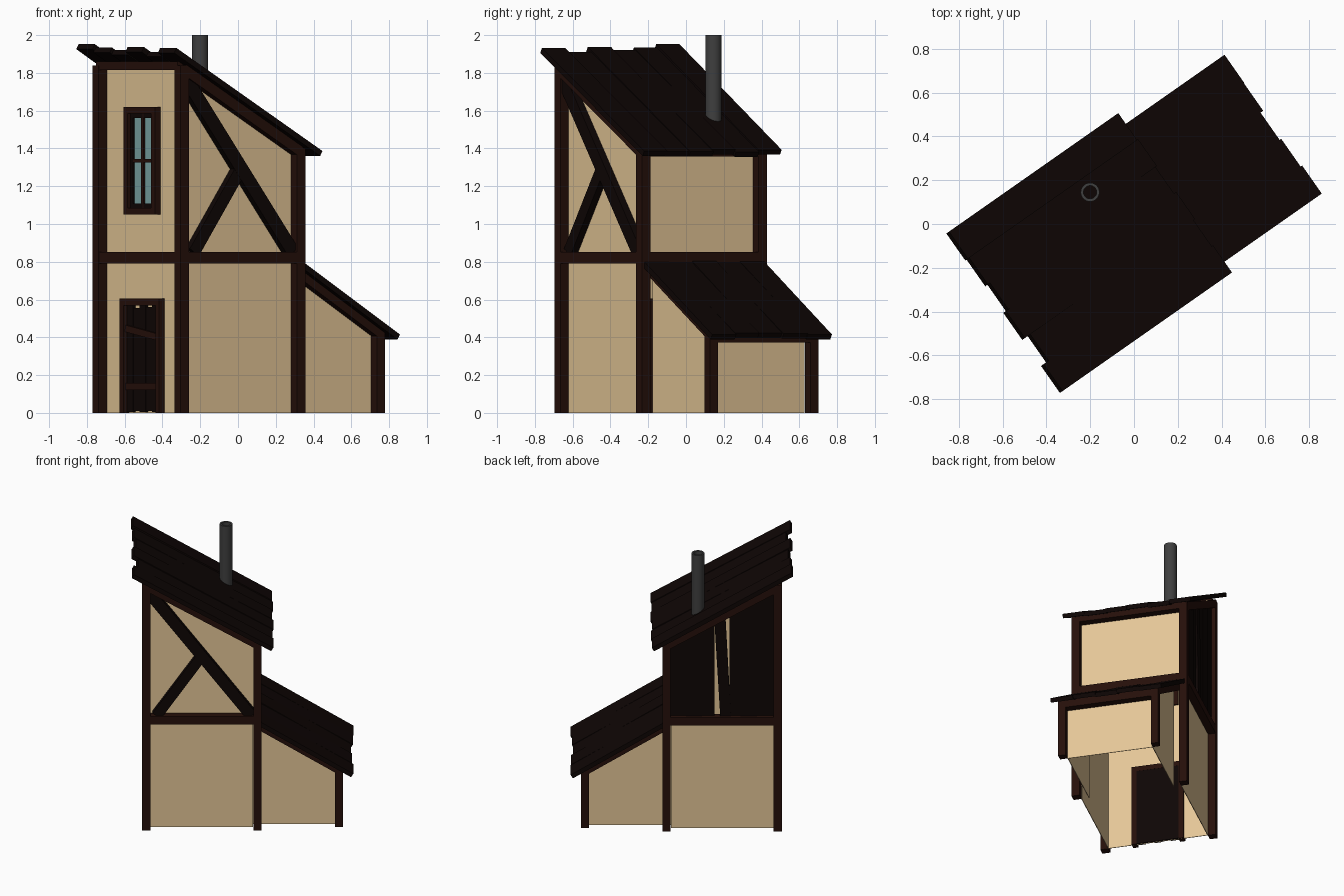
import bpy, bmesh, math, random
from mathutils import Matrix, Vector

if "Cube" in bpy.data.objects:
    bpy.data.objects.remove(bpy.data.objects["Cube"])

random.seed(4)
TURN = Matrix.Rotation(math.radians(35), 4, 'Z')   # whole house is turned on the ground
U, V, Z = Vector((1, 0, 0)), Vector((0, 1, 0)), Vector((0, 0, 1))


def material(name, r, g, b):
    m = bpy.data.materials.new(name)
    m.diffuse_color = (r, g, b, 1)
    m.use_nodes = True
    m.node_tree.nodes["Principled BSDF"].inputs["Base Color"].default_value = m.diffuse_color
    return m


PLASTER = material("plaster", .78, .57, .31)
TIMBER = material("timber", .019, .005, .003)
DARK = material("dark_wood", .0045, .0018, .0014)
GLASS = material("glass", .2, .38, .38)
METAL = material("metal", .05, .05, .05)


def finish(name, bm, mat):
    bmesh.ops.recalc_face_normals(bm, faces=bm.faces)
    me = bpy.data.meshes.new(name)
    bm.to_mesh(me)
    bm.free()
    me.materials.append(mat)
    ob = bpy.data.objects.new(name, me)
    ob.matrix_world = TURN
    bpy.context.collection.objects.link(ob)
    return ob


def bar(name, a, b, side, width, thick, mat):
    """Box beam from a to b; width is measured along the side axis."""
    a, b = Vector(a), Vector(b)
    x = (b - a).normalized()
    y = side.normalized()
    z = x.cross(y)
    rot = Matrix((x, y, z)).transposed().to_4x4()
    bm = bmesh.new()
    bmesh.ops.create_cube(bm, size=1, matrix=Matrix.Translation((a + b) / 2) @ rot
                          @ Matrix.Diagonal(((b - a).length, width, thick, 1)))
    return finish(name, bm, mat)


def panel(name, pts, v, thick, mat):
    """Prism from a (u, z) outline, centred at v."""
    bm = bmesh.new()
    f = bm.faces.new([bm.verts.new((u, v - thick / 2, z)) for u, z in pts])
    r = bmesh.ops.extrude_face_region(bm, geom=[f])
    bmesh.ops.translate(bm, vec=(0, thick, 0),
                        verts=[e for e in r['geom'] if isinstance(e, bmesh.types.BMVert)])
    return finish(name, bm, mat)


# main dimensions in the house's own axes
U0, U1, U2 = -.622, .131, .684
VC, VM, VL = .009, .377, .325
P = .055
IN = .028          # plaster sits back from the post centre lines


def zt(u):
    return 1.935 - .58 * (u + .712)


def zl(u):
    return .417 + .615 * (.776 - u)


# corner posts
for s in (-1, 1):
    v = VC + s * VM
    for n, u in (("high", U0), ("low", U1)):
        bar(f"{n}_post", (u, v, 0), (u, v, zt(u) - .045), V, P, P, TIMBER)
    v = VC + s * VL
    bar("lean_to_post", (U2, v, 0), (U2, v, zl(U2) - .04), V, .052, .052, TIMBER)

# plaster walls
T = .004
A, B, C = U0 + IN, U1 - IN, U2 - IN
WM, WL = VM - IN, VL - IN
panel("braced_wall", [(A, 0), (B, 0), (B, zt(B) - .05), (A, zt(A) - .05)], VC - WM, T, PLASTER)
panel("back_lower_wall", [(A, 0), (B, 0), (B, .82), (A, .82)], VC + WM, T, PLASTER)
bar("door_wall", (A, VC, 0), (A, VC, 1.84), V, 2 * WM, T, PLASTER)
bar("low_upper_wall", (B, VC, .8), (B, VC, 1.385), V, 2 * WM, T, PLASTER)
bar("lean_to_end_wall", (C, VC, 0), (C, VC, .41), V, 2 * WL, T, PLASTER)
for s in (-1, 1):
    panel("lean_to_side_wall", [(B, 0), (C, 0), (C, zl(C) - .045), (B, zl(B) - .045)],
          VC + s * WL, T, PLASTER)

# middle, top and sloping beams
for s in (-1, 1):
    v = VC + s * VM
    bar("middle_beam", (U0, v, .822), (U1, v, .822), V, P, .062, TIMBER)
    bar("sloping_beam", (U0, v, zt(U0) - .063), (U1, v, zt(U1) - .063), V, P, .055, TIMBER)
    v = VC + s * VL
    bar("lean_to_sloping_beam", (U1, v, zl(U1) - .056), (U2, v, zl(U2) - .056),
        V, .052, .045, TIMBER)
for n, u, z, h, hv in (("middle_beam", U0, .822, .062, VM), ("middle_beam", U1, .822, .062, VM),
                       ("top_beam", U0, 1.838, .044, VM), ("top_beam", U1, 1.382, .05, VM),
                       ("lean_to_top_beam", U2, .402, .06, VL)):
    bar(n, (u, VC - hv, z), (u, VC + hv, z), U, P - .003, h, TIMBER)

# diagonal braces on the front gable
v = VC - VM + .006
bar("long_brace", (-.60, v, 1.765), (.09, v, .85), V, .044, .078, DARK)
bar("short_brace", (-.55, v, .85), (-.255, v, 1.28), V, .042, .07, DARK)

# upper back cladding with one slipped board
edges = [.12, .0, -.11, -.192]
spans = [(a, b, a, b) for a, b in zip(edges, edges[1:])]
spans.append((-.2325, -.305, -.192, -.266))
edges = [-.296, -.37, -.48, -.61]
spans += [(a, b, a, b) for a, b in zip(edges, edges[1:])]
for i, (a, b, c, d) in enumerate(spans):
    panel("back_board", [(a, .84), (b, .84), (d, zt(d) - .06), (c, zt(c) - .06)],
          VC + VM - .012 + .006 * (i % 2), .02, DARK)


# plank roofs
def roof(name, height, highs, lows, lifts, half):
    n = len(highs)
    w = 2 * half / n
    for i, (a, b, (la, lb)) in enumerate(zip(highs, lows, lifts)):
        v = VC - half + w * (i + .5)
        bar(name, (a, v, height(a) - .016 + la), (b, v, height(b) - .016 + lb),
            V, w + .002, .03, DARK)


roof("roof_plank", zt, [-.712, -.684, -.714, -.70, -.712, -.719],
     [.232, .225, .234, .222, .23, .224],
     [(0, .002), (-.004, -.004), (.004, 0), (-.003, .004), (.002, -.004), (.016, .004)], .446)
roof("lean_to_roof_plank", zl, [U1 + .012] * 5, [.774, .766, .757, .772, .774],
     [(0, 0), (-.004, .003), (.004, -.003), (-.002, .003), (.002, 0)], .386)


# rectangular frame on the door wall
FU = U0 + .016     # middle depth of the frames


def frame(name, w, z0, z1, b, d, mat, u, sill=True):
    for s in (-1, 1):
        v = VC + s * (w - b) / 2
        bar(name + "_side", (u, v, z0), (u, v, z1), V, b, d, mat)
    for z in ([z0 + b / 2] if sill else []) + [z1 - b / 2]:
        bar(name + "_rail", (u, VC - w / 2, z), (u, VC + w / 2, z), U, d, b, mat)


# door: frame, uneven boards, two battens, dark inner face
frame("door_frame", .365, 0, .605, .036, .05, TIMBER, FU, sill=False)
for i, t in enumerate([.572, .56, .572, .555, .57]):
    v = VC + (i - 2) * .058
    bar("door_board", (FU + .006, v, .004 + .006 * (i % 2)), (FU + .006, v, t),
        V, .056, .02, DARK)
for z, tilt in ((.425, .022), (.14, 0)):
    bar("door_batten", (FU - .01, VC - .14, z - tilt), (FU - .01, VC + .14, z + tilt),
        U, .016, .036, TIMBER)
bar("door_inner_face", (A + .008, VC, .002), (A + .008, VC, .6), V, .335, .008, DARK)

# window: outer frame, sash, glazing bars, glass
frame("window_frame", .29, 1.05, 1.62, .036, .05, TIMBER, FU)
frame("window_sash", .222, 1.084, 1.586, .024, .03, DARK, FU + .008)
bar("window_glass", (A - .004, VC, 1.08), (A - .004, VC, 1.59), V, .21, .006, GLASS)
bar("window_mullion", (FU + .004, VC, 1.08), (FU + .004, VC, 1.59), V, .02, .022, TIMBER)
bar("window_crossbar", (FU + .004, VC - .1, 1.335), (FU + .004, VC + .1, 1.335),
    U, .022, .02, TIMBER)

# stove pipe: open tube through the roof
bm = bmesh.new()
rings = []
for r, z in ((.043, 1.5), (.043, 2.0), (.03, 2.0), (.03, 1.5)):
    rings.append([bm.verts.new((-.081 + r * math.cos(k * math.tau / 24),
                                .234 + r * math.sin(k * math.tau / 24), z)) for k in range(24)])
for a, b in zip(rings, rings[1:] + rings[:1]):
    for k in range(24):
        bm.faces.new((a[k], a[k - 1], b[k - 1], b[k]))
pipe = finish("stove_pipe", bm, METAL)
bpy.context.view_layer.objects.active = pipe
pipe.select_set(True)
bpy.ops.object.shade_smooth_by_angle(angle=math.radians(40))
